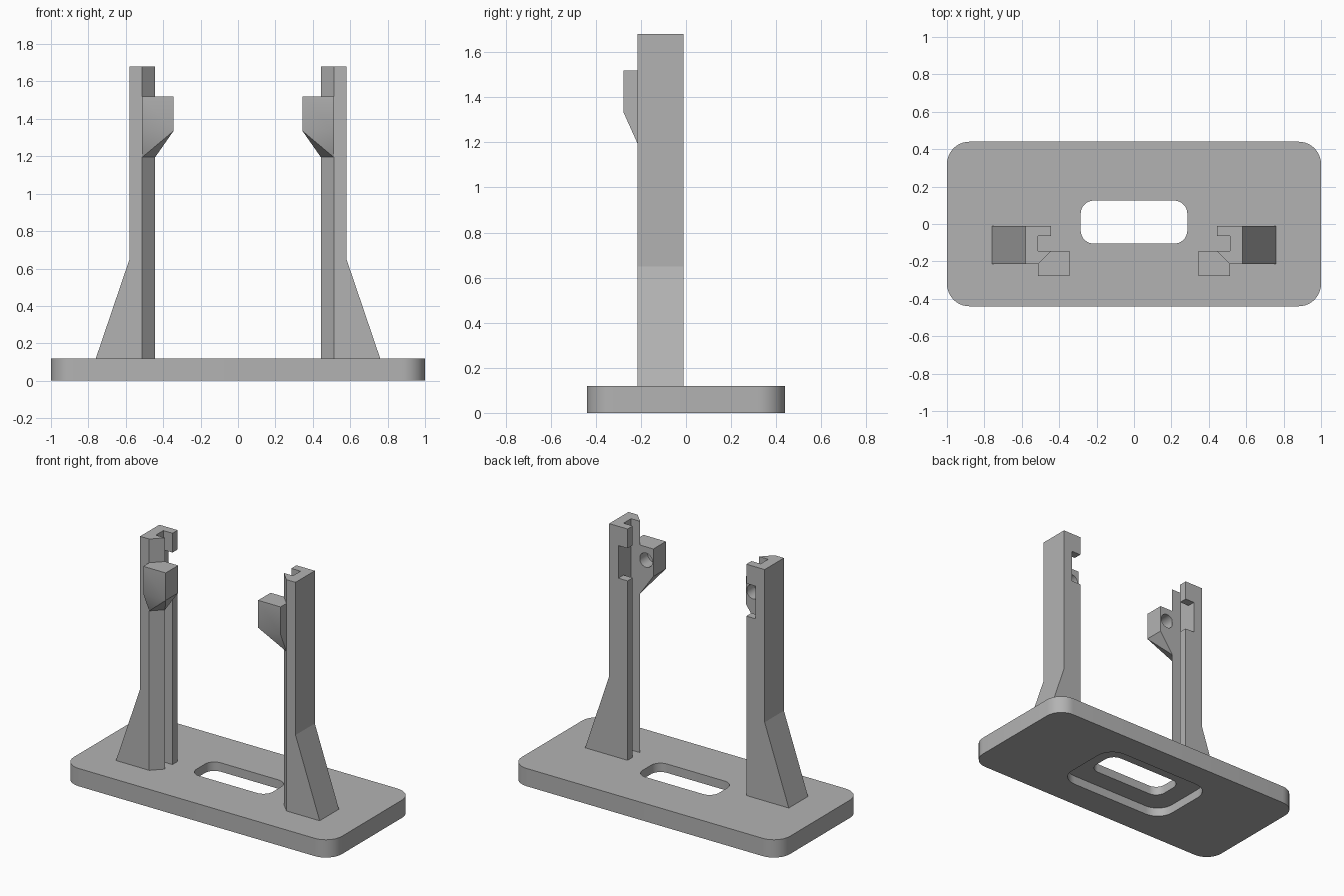
import bpy, bmesh
from math import sin, cos, pi, radians

cube = bpy.data.objects.get("Cube")
if cube:
    bpy.data.objects.remove(cube, do_unlink=True)

grey = bpy.data.materials.new("plain_grey")
grey.use_nodes = True
grey.diffuse_color = (0.45, 0.45, 0.45, 1)
grey.node_tree.nodes["Principled BSDF"].inputs["Base Color"].default_value = (0.45, 0.45, 0.45, 1)


def finish(name, bm):
    bmesh.ops.recalc_face_normals(bm, faces=bm.faces)
    mesh = bpy.data.meshes.new(name)
    bm.to_mesh(mesh)
    bm.free()
    mesh.materials.append(grey)
    obj = bpy.data.objects.new(name, mesh)
    bpy.context.collection.objects.link(obj)
    return obj


def loft(name, sections):
    """Join matching outlines of 3D points and cap both ends."""
    bm = bmesh.new()
    rings = [[bm.verts.new(p) for p in s] for s in sections]
    n = len(rings[0])
    for low, high in zip(rings, rings[1:]):
        for i in range(n):
            j = (i + 1) % n
            bm.faces.new((low[i], low[j], high[j], high[i]))
    bm.faces.new(rings[0])
    bm.faces.new(rings[-1])
    return finish(name, bm)


def rounded_plate(name, hx, hy, r, z0, z1, cy=0.0, steps=10):
    outline = []
    for k, (sx, sy) in enumerate(((1, 1), (-1, 1), (-1, -1), (1, -1))):
        for i in range(steps + 1):
            a = (k + i / steps) * pi / 2
            outline.append((sx * (hx - r) + r * cos(a), cy + sy * (hy - r) + r * sin(a)))
    return loft(name, [[(x, y, z) for x, y in outline] for z in (z0, z1)])


def cut(obj, cutter):
    """Subtract the cutter, keep the result and drop the cutter."""
    cutter.hide_render = True
    mod = obj.modifiers.new("cut", 'BOOLEAN')
    mod.operation = 'DIFFERENCE'
    mod.solver = 'EXACT'
    mod.object = cutter
    graph = bpy.context.evaluated_depsgraph_get()
    mesh = bpy.data.meshes.new_from_object(obj.evaluated_get(graph))
    obj.modifiers.clear()
    obj.data = mesh
    bpy.data.objects.remove(cutter, do_unlink=True)


def smooth(obj):
    bpy.ops.object.select_all(action='DESELECT')
    obj.select_set(True)
    bpy.context.view_layer.objects.active = obj
    bpy.ops.object.shade_smooth_by_angle(angle=radians(30))


# Base plate with a through slot and a wider recess underneath
BASE_TOP = 0.12
base = rounded_plate("base_plate", 1.0, 0.44, 0.12, 0, BASE_TOP)
cut(base, rounded_plate("slot_cutter", 0.285, 0.115, 0.07, -0.1, 0.3, 0.01))
cut(base, rounded_plate("recess_cutter", 0.42, 0.25, 0.12, -0.1, 0.06, 0.01))
smooth(base)

INNER, WALL, OUTER, FOOT = 0.443, 0.512, 0.58, 0.76
BACK, LIP, FLANGE, FRONT = -0.01, -0.065, -0.145, -0.215

for side, s in (("left", 1), ("right", -1)):
    # Channelled post with a flared foot
    def section(outer, z):
        pts = ((outer, BACK), (INNER, BACK), (INNER, LIP), (WALL, LIP),
               (WALL, FLANGE), (INNER, FLANGE), (WALL, FRONT), (outer, FRONT))
        return [(s * x, y, z) for x, y in pts]

    post = loft(side + "_post", [section(FOOT, BASE_TOP), section(OUTER, 0.65),
                                 section(OUTER, 1.68)])

    # Window through the rear lip
    window = [[(s * x, y, z) for x, y in ((0.4, LIP - 0.01), (WALL, LIP - 0.01),
                                         (WALL, 0.05), (0.4, 0.05))] for z in (1.33, 1.55)]
    cut(post, loft("window_cutter", window))

    # Clamp head tapering down into the chamfered flange
    bm = bmesh.new()
    for z in (1.335, 1.52):
        for x in (0.345, WALL):
            for y in (-0.278, FLANGE):
                bm.verts.new((s * x, y, z))
    for x, y in ((WALL, FRONT), (INNER, FLANGE), (WALL, FLANGE)):
        bm.verts.new((s * x, y, 1.195))
    bmesh.ops.convex_hull(bm, input=bm.verts)
    bmesh.ops.dissolve_limit(bm, angle_limit=0.01, verts=bm.verts, edges=bm.edges)
    head = finish(side + "_clamp_head", bm)

    # Blind round hole in the back of the head
    circle = [(s * 0.4 + 0.048 * cos(i * pi / 16), 1.43 + 0.048 * sin(i * pi / 16))
              for i in range(32)]
    cut(head, loft("hole_cutter", [[(x, y, z) for x, z in circle] for y in (-0.23, 0)]))
    smooth(head)
